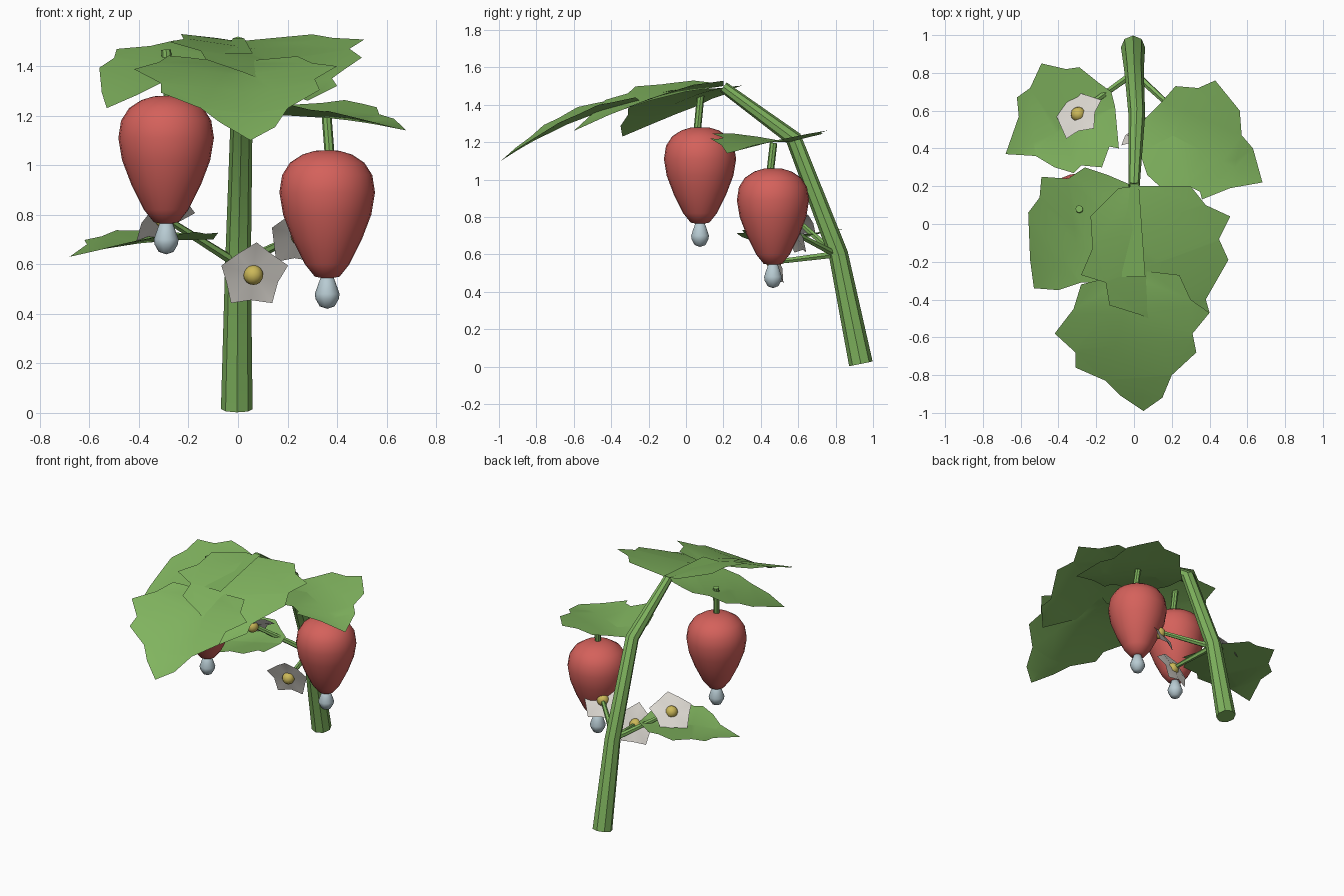
import bpy, bmesh, math
from mathutils import Vector

cube = bpy.data.objects.get("Cube")
if cube:
    bpy.data.objects.remove(cube, do_unlink=True)


def material(name, r, g, b):
    m = bpy.data.materials.new(name)
    m.use_nodes = True
    m.diffuse_color = (r, g, b, 1)
    node = next(n for n in m.node_tree.nodes if n.type == 'BSDF_PRINCIPLED')
    node.inputs["Base Color"].default_value = (r, g, b, 1)
    node.inputs["Roughness"].default_value = 0.7
    return m


LEAF = material("leaf green", 0.22, 0.46, 0.115)
STEM = material("stem green", 0.21, 0.45, 0.11)
RED = material("fruit red", 0.66, 0.12, 0.105)
PALE = material("pale blue", 0.48, 0.60, 0.65)
PETAL = material("petal white", 0.73, 0.70, 0.65)
YELLOW = material("centre yellow", 0.60, 0.48, 0.10)


def finish(bm, name, mat, angle=40):
    mesh = bpy.data.meshes.new(name)
    bm.to_mesh(mesh)
    bm.free()
    mesh.materials.append(mat)
    ob = bpy.data.objects.new(name, mesh)
    bpy.context.collection.objects.link(ob)
    bpy.ops.object.select_all(action='DESELECT')
    ob.select_set(True)
    bpy.context.view_layer.objects.active = ob
    bpy.ops.object.shade_smooth_by_angle(angle=math.radians(angle))
    return ob


def tube(name, points, radii, sides=8):
    """Tapered tube through points, with closed ends."""
    bm = bmesh.new()
    pts = [Vector(p) for p in points]
    rings = []
    for i, (p, r) in enumerate(zip(pts, radii)):
        d = (pts[min(i + 1, len(pts) - 1)] - pts[max(i - 1, 0)]).normalized()
        side = d.orthogonal() if abs(d.x) > 0.9 else Vector((1, 0, 0))
        u = (side - d * side.dot(d)).normalized()
        v = d.cross(u)
        rings.append([bm.verts.new(p + r * (u * math.cos(a) + v * math.sin(a)))
                      for a in (math.tau * k / sides for k in range(sides))])
    for a, b in zip(rings, rings[1:]):
        for k in range(sides):
            j = (k + 1) % sides
            bm.faces.new((a[k], a[j], b[j], b[k]))
    bm.faces.new(rings[0][::-1])
    bm.faces.new(rings[-1])
    return finish(bm, name, STEM)


def lathe(name, profile, centre, mat, sides=24):
    """Spin a (radius, height) profile about a vertical axis."""
    bm = bmesh.new()
    vs = [bm.verts.new((r, 0, z)) for r, z in profile]
    es = [bm.edges.new(p) for p in zip(vs, vs[1:])]
    bmesh.ops.spin(bm, geom=vs + es, cent=(0, 0, 0), axis=(0, 0, 1),
                   angle=math.tau, steps=sides, use_merge=True)
    bmesh.ops.remove_doubles(bm, verts=bm.verts, dist=0.0005)
    bmesh.ops.recalc_face_normals(bm, faces=bm.faces)
    bmesh.ops.translate(bm, verts=bm.verts, vec=centre)
    return finish(bm, name, mat, 60)


def leaf(name, base, tip, arch, fold, outline):
    """Jagged flat outline, cut along its rib and bent into a drooping valley."""
    bm = bmesh.new()
    face = bm.faces.new([bm.verts.new((x, y, 0)) for x, y in outline])
    face.normal_update()
    if face.normal.z < 0:
        face.normal_flip()
    bmesh.ops.triangulate(bm, faces=[face])
    b, t = Vector((*base[:2], 0)), Vector((*tip[:2], 0))
    axis = t - b
    across = Vector((-axis.y, axis.x, 0)).normalized()
    cuts = [(b, across)] + [(b + axis * f, axis.normalized()) for f in (0.25, 0.5, 0.75)]
    for co, no in cuts:
        bmesh.ops.bisect_plane(bm, geom=bm.verts[:] + bm.edges[:] + bm.faces[:],
                               plane_co=co, plane_no=no)
    for v in bm.verts:
        rel = v.co - b
        f = rel.dot(axis) / axis.length_squared
        v.co.z = (base[2] + (tip[2] - base[2]) * f + arch * 4 * f * (1 - f)
                  + fold * abs(rel.dot(across)))
    return finish(bm, name, LEAF)


def flower(name, centre, facing, turn=0.0):
    """Five pointed petals around a yellow ball."""
    c, n = Vector(centre), Vector(facing).normalized()
    up = Vector((0, 0, 1))
    u = (up - n * up.dot(n)).normalized()
    w = n.cross(u)
    bm = bmesh.new()
    mid = bm.verts.new(c)
    ring = []
    for k in range(10):
        a = turn + math.tau * k / 10
        r, lift = (0.112, 0.0) if k % 2 else (0.145, 0.02)
        ring.append(bm.verts.new(c + r * (u * math.cos(a) + w * math.sin(a)) + n * lift))
    for k in range(10):
        bm.faces.new((mid, ring[k], ring[(k + 1) % 10]))
    finish(bm, name + "_petals", PETAL)
    bm = bmesh.new()
    bmesh.ops.create_uvsphere(bm, u_segments=12, v_segments=8, radius=0.04)
    bmesh.ops.translate(bm, verts=bm.verts, vec=c + n * 0.01)
    finish(bm, name + "_centre", YELLOW, 60)


# Main stem, arching forward, with its flattened end lying on the leaves
tube("main_stem",
     [(-0.005, 0.935, 0.015), (0.0, 0.815, 0.6), (0.015, 0.575, 1.22), (0, 0.2, 1.495)],
     [0.064, 0.052, 0.044, 0.03])
bm = bmesh.new()
bm.faces.new([bm.verts.new(p) for p in ((-0.02, 0.22, 1.512), (-0.065, -0.28, 1.45),
                                        (0.06, -0.28, 1.45), (0.025, 0.22, 1.512))])
finish(bm, "stem_tip", STEM)

# Leaves
leaf("lower_right_leaf", (-0.1, 0.62, 0.70), (-0.68, 0.37, 0.63), 0.02, 0.13,
     [(-0.1, 0.62), (-0.12, 0.7), (-0.19, 0.75), (-0.29, 0.83), (-0.36, 0.82),
      (-0.49, 0.85), (-0.55, 0.72), (-0.62, 0.67), (-0.61, 0.57), (-0.68, 0.37),
      (-0.52, 0.36), (-0.42, 0.3), (-0.32, 0.27), (-0.28, 0.31), (-0.17, 0.3),
      (-0.13, 0.41), (-0.08, 0.4)])
leaf("middle_left_leaf", (0.05, 0.55, 1.2), (0.68, 0.22, 1.14), 0.02, 0.18,
     [(0.05, 0.55), (0.15, 0.65), (0.22, 0.73), (0.34, 0.72), (0.43, 0.76),
      (0.56, 0.6), (0.57, 0.47), (0.63, 0.4), (0.68, 0.22), (0.51, 0.19),
      (0.36, 0.13), (0.35, 0.17), (0.29, 0.2), (0.2, 0.14), (0.07, 0.26), (0.03, 0.38)])
leaf("top_right_leaf", (0, 0.2, 1.49), (-0.53, -0.34, 1.23), 0.04, 0.12,
     [(0, 0.2), (-0.14, 0.26), (-0.26, 0.3), (-0.35, 0.24), (-0.49, 0.25),
      (-0.5, 0.14), (-0.56, 0.06), (-0.55, -0.19), (-0.53, -0.34), (-0.4, -0.35),
      (-0.28, -0.31), (-0.2, -0.31), (-0.06, -0.24), (0, -0.08)])
leaf("top_left_leaf", (0, 0.2, 1.5), (0.28, -0.6, 1.26), 0.04, 0.14,
     [(0, 0.2), (-0.08, 0.19), (-0.23, 0.04), (-0.22, -0.13), (-0.28, -0.27),
      (-0.15, -0.31), (-0.13, -0.43), (0.03, -0.48), (0.1, -0.51), (0.28, -0.6),
      (0.4, -0.47), (0.38, -0.4), (0.5, -0.19), (0.45, -0.08), (0.51, 0.04),
      (0.38, 0.1), (0.3, 0.2)])
leaf("front_leaf", (0, -0.28, 1.41), (0.05, -0.99, 1.1), 0.04, 0.13,
     [(0, -0.28), (-0.2, -0.3), (-0.28, -0.32), (-0.32, -0.45), (-0.42, -0.58),
      (-0.31, -0.68), (-0.31, -0.76), (-0.15, -0.83), (-0.07, -0.91), (0.05, -0.99),
      (0.15, -0.92), (0.2, -0.8), (0.33, -0.68), (0.31, -0.58), (0.4, -0.47),
      (0.3, -0.4), (0.24, -0.27), (0.07, -0.25)])

# Hanging fruits, each with a stalk and a pale bead below
FRUIT = [(0, 0), (0.05, 0.01), (0.09, 0.06), (0.14, 0.16), (0.178, 0.26), (0.193, 0.35),
         (0.182, 0.42), (0.15, 0.47), (0.1, 0.503), (0.05, 0.518), (0, 0.52)]
BEAD = [(0, 0), (0.03, 0.01), (0.047, 0.04), (0.05, 0.06), (0.038, 0.095), (0.025, 0.13), (0, 0.14)]
for side, x, y, z, top in (("right", -0.29, 0.075, 0.76, (-0.29, 0.08, 1.465)),
                           ("left", 0.36, 0.465, 0.54, (0.358, 0.468, 1.195))):
    lathe(side + "_fruit", FRUIT, (x, y, z), RED)
    lathe(side + "_fruit_bead", BEAD, (x, y, z - 0.12), PALE, 10)
    tube(side + "_fruit_stalk", [(x + 0.01, y - 0.015, z + 0.5), top], [0.02, 0.02])

# Flowers on thin stalks from the main stem
for side, centre, facing in (("front", (0.06, 0.48, 0.56), (0.2, -0.9, -0.35)),
                             ("right", (-0.3, 0.585, 0.79), (0.5, -0.45, -0.7)),
                             ("left", (0.25, 0.57, 0.72), (0.3, -0.75, -0.5))):
    flower(side + "_flower", centre, facing)
    tube(side + "_flower_stalk", [(0, 0.8, 0.6), centre], [0.02, 0.014], 6)
